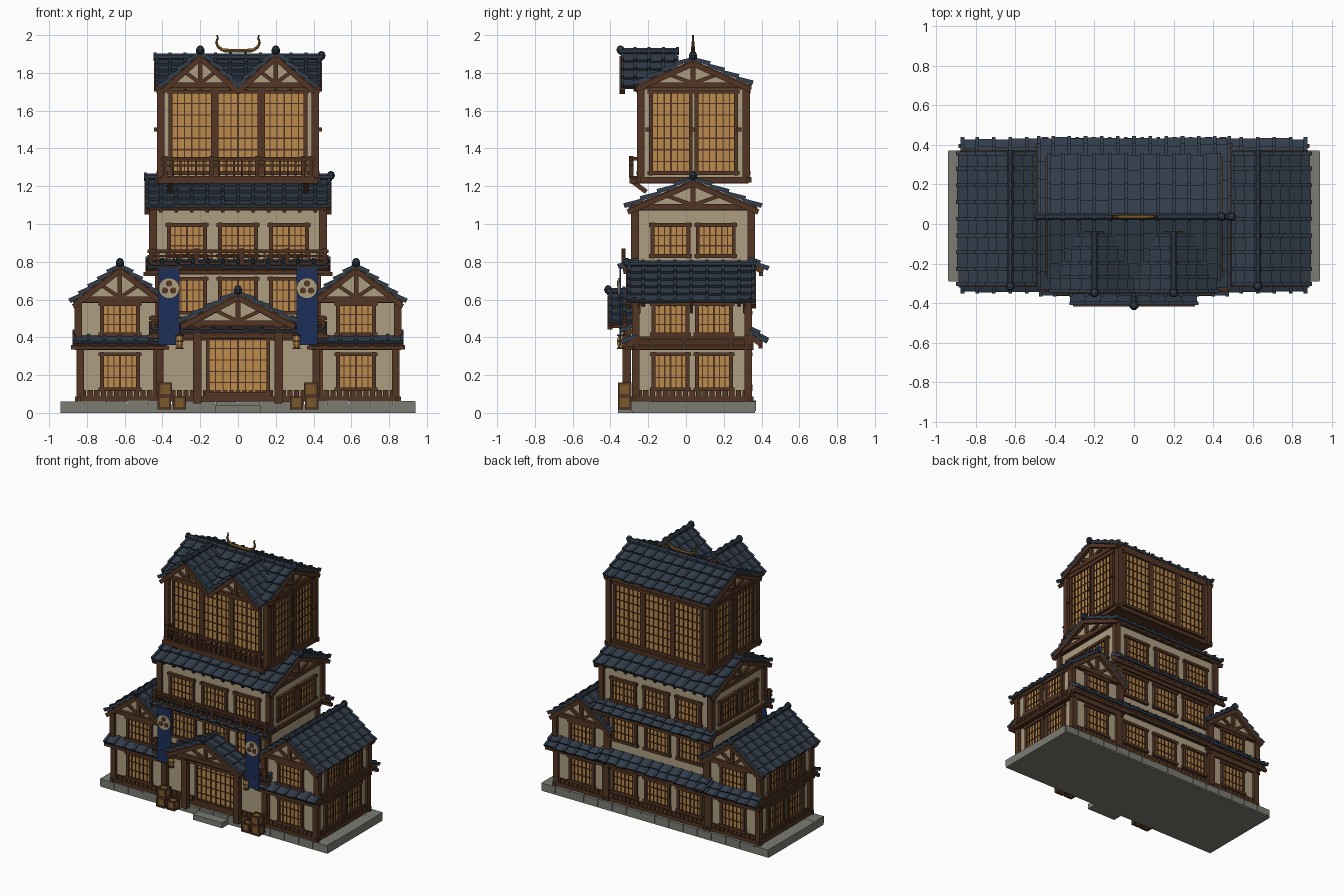
import bpy, bmesh, math, random
from mathutils import Vector, Matrix

if "Cube" in bpy.data.objects:
    bpy.data.objects.remove(bpy.data.objects["Cube"])

random.seed(4)
COLOURS = {'tiles': (.032, .047, .07), 'ridge': (.028, .04, .06), 'timber': (.085, .036, .017),
           'rails': (.07, .029, .014), 'plaster': (.42, .34, .22), 'panes': (.5, .26, .075),
           'stone': (.2, .2, .175), 'cloth': (.012, .028, .1), 'ornament': (.2, .1, .025)}
PARTS = {}
I = Matrix.Identity(4)


def T(x, y, z=0):
    return Matrix.Translation((x, y, z))


def RZ(deg):
    return Matrix.Rotation(math.radians(deg), 4, 'Z')


def put(name, M, pts, faces):
    v, f = PARTS.setdefault(name, ([], []))
    n = len(v)
    v += [M @ Vector(p) for p in pts]
    f += [[i + n for i in q] for q in faces]


def wedge(name, M, x0, x1, y0, y1, b0, t0, b1, t1):
    put(name, M, [(x0, y0, b0), (x1, y0, b1), (x1, y1, b1), (x0, y1, b0),
                  (x0, y0, t0), (x1, y0, t1), (x1, y1, t1), (x0, y1, t0)],
        [(3, 2, 1, 0), (4, 5, 6, 7), (0, 1, 5, 4), (1, 2, 6, 5), (2, 3, 7, 6), (3, 0, 4, 7)])


def box(name, M, x0, x1, y0, y1, z0, z1):
    wedge(name, M, x0, x1, y0, y1, z0, z1, z0, z1)


def tube(name, M, a, b, prof, n=4):
    a, b = Vector(a), Vector(b)
    d = (b - a).normalized()
    e1 = d.cross((0, 1, 0)) if abs(d.y) < .9 else d.cross((1, 0, 0))
    e1.normalize()
    e2 = d.cross(e1)
    pts = []
    for t, r in prof:
        for i in range(n):
            w = 2 * math.pi * (i + .5) / n
            pts.append(a.lerp(b, t) + (e1 * math.cos(w) + e2 * math.sin(w)) * r)
    m = len(prof)
    faces = [(k * n + i, k * n + (i + 1) % n, (k + 1) * n + (i + 1) % n, (k + 1) * n + i)
             for k in range(m - 1) for i in range(n)]
    put(name, M, pts, faces + [tuple(range(n))[::-1], tuple(range((m - 1) * n, m * n))])


def beam(name, M, a, b, half):
    tube(name, M, a, b, [(0, half * 1.414), (1, half * 1.414)])


def rod(name, M, a, b, r, n=8):
    tube(name, M, a, b, [(0, r), (1, r)], n)


def ball(name, M, c, r):
    c, up = Vector(c), Vector((0, 0, r))
    tube(name, M, c - up, c + up, [(0, r * .1), (.15, r * .7), (.5, r), (.85, r * .7), (1, r * .1)], 8)


# Tiled slope from p to q (local x, z), running along local y
def slope(name, M, p, q, y0, y1, rows, pitch=.082):
    d = Vector((q[0] - p[0], 0, q[1] - p[1]))
    L = d.length
    ex = d / L
    ez = Vector((-ex.z, 0, ex.x))
    if ez.z < 0:
        ez = -ez
    S = M @ Matrix(((ex.x, 0, ez.x, p[0]), (0, 1, 0, 0), (ex.z, 0, ez.z, p[1]), (0, 0, 0, 1)))
    prefix = name.rsplit('_', 1)[0]
    box(prefix + '_boards_timber', S, 0, L - .008, y0 + .005, y1 - .005, -.014, 0)
    n = max(2, round((y1 - y0) / pitch))
    w = (y1 - y0) / n
    for k in range(n + 1):
        y = y0 + k * w
        yr = min(max(y, y0 + .009), y1 - .009)
        beam(prefix + '_rafters_timber', S, (max(0, L - .09), yr, -.02), (L - .004, yr, -.02), .009)
        for i in range(rows):
            a, e = i * L / rows, (i + 1) * L / rows + .004
            if k < n:
                wedge(name, S, a, e + random.uniform(-.004, .006), y, y + w, -.002, .005, .004, .02)
            wedge(name, S, a, e + .004, yr - .009, yr + .009, 0, .014, .006, .03)


# Gabled roof with its ridge along local y
def gable_roof(name, M, y0, y1, w, ze, zr, rows):
    for s in (-1, 1):
        slope(name + '_tiles', M, (0, zr), (s * w, ze), y0, y1, rows)
        for y in (y0 + .008, y1 - .008):
            beam(name + '_bargeboards_timber', M, (0, y, zr - .022), (s * (w - .004), y, ze - .022), .014)
    rod(name + '_ridge', M, (0, y0, zr + .014), (0, y1, zr + .014), .019)
    n = round((y1 - y0) / .082)
    for k in range(n + 1):
        y = y0 + (y1 - y0) * k / n
        rod(name + '_ridge', M, (0, y - .008, zr + .016), (0, y + .008, zr + .016), .024)
    ball(name + '_ridge', M, (0, y0 - .002, zr + .022), .024)


# Plaster gable with timber truss, outward is local -y
def truss(M, y, w, zb, zt):
    put('gable_plaster', M, [(-w, y, zb), (w, y, zb), (0, y, zt), (-w, y + .03, zb), (w, y + .03, zb), (0, y + .03, zt)],
        [(0, 1, 2), (5, 4, 3), (0, 3, 4, 1), (1, 4, 5, 2), (2, 5, 3, 0)])
    h, f = zt - zb, 'gable_truss_timber'
    beam(f, M, (-w - .01, y - .006, zb), (w + .01, y - .006, zb), .015)
    beam(f, M, (0, y - .006, zb), (0, y - .006, zt), .012)
    for s in (-1, 1):
        beam(f, M, (0, y - .006, zb + .01), (s * w * .5, y - .006, zb + h * .5), .01)
        beam(f, M, (s * w, y - .006, zb), (0, y - .006, zt), .012)


# Lattice window on local y = 0
def window(M, u, w, z0, z1, nx=6, nz=3, name='window'):
    a, b, fr, la = u - w / 2, u + w / 2, name + '_frame_timber', name + '_lattice_timber'
    box(name + '_panes', M, a, b, -.006, .01, z0, z1)
    for x in (a, b):
        box(fr, M, x - .01, x + .01, -.018, 0, z0 - .012, z1 + .012)
    for z in (z0, z1):
        box(fr, M, a - .018, b + .018, -.021, 0, z - .01, z + .01)
    for i in range(1, nx):
        x, t = a + w * i / nx, .005 if i * 2 == nx else .0028
        box(la, M, x - t, x + t, -.012, 0, z0, z1)
    for i in range(1, nz):
        z = z0 + (z1 - z0) * i / nz
        box(la, M, a, b, -.011, 0, z - .003, z + .003)


# One storey: plaster box, posts, beams and windows by face (front, right, back, left)
def storey(name, x0, x1, y0, y1, z0, z1, wins, wz, ww, nx=6, nz=3, plinth=False):
    box(name + '_wall_plaster', I, x0, x1, y0, y1, z0, z1)
    for x in (x0, x1):
        for y in (y0, y1):
            box(name + '_posts_timber', I, x - .02, x + .02, y - .02, y + .02, z0, z1)
    cx, cy = (x0 + x1) / 2, (y0 + y1) / 2
    for k, M in enumerate((T(cx, y0), T(x1, cy) @ RZ(90), T(cx, y1) @ RZ(180), T(x0, cy) @ RZ(-90))):
        h = (y1 - y0 if k % 2 else x1 - x0) / 2
        for z in (z0 + .014, z1 - .014):
            box(name + '_beams_timber', M, -h - .028, h + .028, -.018, 0, z - .014, z + .014)
        if plinth:
            n = round(h * 2 / .035)
            for i in range(n):
                u = -h + 2 * h * (i + .5) / n
                box(name + '_wainscot_timber', M, u - .014, u + .014, -.012, 0, z0, z0 + .06)
        for u in wins[k]:
            window(M, u, ww[k % 2], wz[0], wz[1], nx, nz)


def skirt(M, u0, u1, d, z0, z1, rows=2):
    R = M @ RZ(-90)
    slope('skirt_roof_tiles', R, (0, z0), (d, z1), u0, u1, rows)
    beam('skirt_purlin_timber', R, (d * .75, u0 - .01, z1 - .02), (d * .75, u1 + .01, z1 - .02), .01)


def railing(M, u0, u1, y, z0, z1):
    for z, h in ((z0, .01), (z0 * .35 + z1 * .65, .006), (z1, .009)):
        beam('balcony_rails', M, (u0 - .02, y, z), (u1 + .02, y, z), h)
    n = round((u1 - u0) / .04)
    for i in range(n + 1):
        u, big = u0 + (u1 - u0) * i / n, i % 6 == 0 or i == n
        beam('balcony_rails', M, (u, y, z0), (u, y, z1 + (.015 if big else 0)), .011 if big else .005)


# Stone base and step
box('base_stone', I, -.94, .94, -.285, .365, 0, .045)
for i in range(16):
    x = -.94 + i * .1175
    for y in (-.29, .265):
        box('kerb_stone', I, x + .002, x + .1155, y, y + .105, .01, .06 + random.uniform(0, .005))
for x in (-.94, .84):
    box('kerb_stone', I, x, x + .1, -.285, .365, .01, .06)
box('step_stone', I, -.12, .12, -.36, -.28, 0, .04)

# Central storeys and tower
tri = [-.27, 0, .27]
storey('ground_floor', -.43, .43, -.25, .33, .06, .41, ([], [], tri, []), (.14, .31), (.19, .19), plinth=True)
storey('middle_floor', -.42, .42, -.25, .33, .41, .76, (tri, [], tri, []), (.53, .71), (.19, .19))
storey('upper_floor', -.45, .45, -.27, .345, .76, 1.1, (tri, [-.12, .12], tri, [-.12, .12]), (.83, .995), (.19, .19))
pan = [-.245, 0, .245]
storey('tower', -.41, .41, -.24, .32, 1.22, 1.74, (pan, [-.12, .12], pan, [-.12, .12]), (1.27, 1.7), (.225, .21), 6, 7)
box('tower_floor_timber', I, -.42, .42, -.3, .33, 1.215, 1.24)
for x in (-.43, .43):
    for y in (-.2, .03, .28):
        beam('tower_brackets_timber', I, (x, y, 1.49), (x, y, 1.51), .015)

# Main roofs with ridge along x
MX = T(0, .037) @ RZ(90)
gable_roof('upper_roof', MX, -.49, .49, .35, 1.085, 1.235, 4)
gable_roof('tower_roof', MX, -.44, .44, .302, 1.735, 1.87, 4)
for R in (MX, MX @ RZ(180)):
    truss(R, -.46, .31, 1.09, 1.22)
    truss(R, -.415, .275, 1.735, 1.855)
for x in (-.2, .2):
    D = T(x, 0)
    gable_roof('dormer_roof', D, -.345, -.045, .205, 1.72, 1.9, 4)
    truss(D, -.3, .175, 1.735, 1.885)
    truss(D @ T(0, -.07) @ RZ(180), 0, .16, 1.75, 1.885)

# Side wings
for s in (-1, 1):
    x = s * .625
    side = ([0], [-.115, .115], [0], [])if s > 0 else ([0], [], [0], [-.115, .115])
    storey('wing_lower', x - .21, x + .21, -.265, .33, .06, .36, side, (.125, .31), (.19, .18), plinth=True)
    storey('wing_upper', x - .22, x + .22, -.265, .33, .36, .61, side, (.415, .575), (.19, .18))
    W = T(x, 0)
    gable_roof('wing_roof', W, -.312, .365, .25, .585, .775, 5)
    truss(W, -.27, .215, .6, .765)
    truss(W @ T(0, .335) @ RZ(180), 0, .215, .6, .765)
    skirt(T(x, -.265), -.25, .25, .062, .405, .365, 1)
    skirt(T(x, .33) @ RZ(180), -.25, .25, .085, .43, .37)
    railing(T(x + s * .225, .03) @ RZ(90 * s), -.29, .29, -.012, .345, .395)
    # Wing brackets under the eaves
    for y in (-.25, .03, .31):
        beam('eave_braces_timber', I, (x + s * .22, y, .53), (x + s * .245, y, .575), .008)

# Skirt roofs and balconies on the central block
skirt(T(0, -.25), -.47, .47, .085, .465, .425)
skirt(T(0, -.25), -.48, .48, .095, .81, .765)
skirt(T(0, .33) @ RZ(180), -.45, .45, .085, .45, .38)
skirt(T(0, .33) @ RZ(180), -.49, .49, .09, .815, .755)
railing(T(0, 0), -.45, .45, -.325, .445, .5)
railing(T(0, 0), -.46, .46, -.33, .785, .855)
railing(T(0, 0), -.385, .385, -.29, 1.245, 1.345)
for s in (-1, 1):
    for z in (1.245, 1.345):
        beam('balcony_rails', I, (s * .385, -.29, z), (s * .385, -.23, z), .009)
    beam('balcony_props_timber', I, (s * .36, -.29, 1.23), (s * .36, -.21, 1.17), .012)

# Entrance porch and sliding door
gable_roof('porch_roof', I, -.41, -.245, .305, .475, .63, 4)
truss(I, -.375, .24, .475, .61)
window(T(0, -.255), 0, .32, .1, .4, 8, 5, 'door')
box('door_sill_timber', I, -.17, .17, -.27, -.25, .06, .1)
for s in (-1, 1):
    box('porch_posts_timber', I, s * .215 - .022, s * .215 + .022, -.335, -.29, .05, .48)
    box('porch_plates_timber', I, s * .215 - .018, s * .215 + .018, -.39, -.25, .45, .48)
    # Hanging lanterns
    L = T(s * .31, -.345)
    tube('lantern_panes', L, (0, 0, .345), (0, 0, .41), [(0, .014), (.3, .021), (.7, .021), (1, .014)], 8)
    for z in (.338, .376, .408):
        rod('lantern_rims_timber', L, (0, 0, z), (0, 0, z + .007), .022)
    rod('lantern_hook_timber', L, (0, 0, .41), (0, 0, .45), .004)
    # Banners with a round three-dot ornament
    box('banner_cloth', I, s * .365 - .055, s * .365 + .055, -.352, -.345, .36, .77)
    beam('banner_pole_timber', I, (s * .365 - .065, -.345, .77), (s * .365 + .065, -.345, .77), .008)
    rod('banner_disc_plaster', I, (s * .365, -.35, .66), (s * .365, -.36, .66), .055, 20)
    for k in range(3):
        a = math.pi / 2 + k * math.tau / 3
        c = (s * .365 + .025 * math.cos(a), .66 + .025 * math.sin(a))
        rod('banner_dots_timber', I, (c[0], -.355, c[1]), (c[0], -.364, c[1]), .017, 12)
    # Stacked crates
    for cx, cz, h in ((.39 * s, .02, .035), (.31 * s, .02, .033), (.385 * s - .0, .09, .035)):
        C = T(cx, -.325, cz)
        box('crate_ornament', C, -h + .004, h - .004, -h + .004, h - .004, .004, 2 * h - .004)
        for q in range(4):
            R = C @ RZ(90 * q)
            beam('crate_edges_timber', R, (h - .005, -h + .005, 0), (h - .005, -h + .005, 2 * h), .006)
            for z in (.005, 2 * h - .005):
                beam('crate_edges_timber', R, (-h, -h + .005, z), (h, -h + .005, z), .006)

# Horned roof crest
crest = [(0, 1.917), (.08, 1.919), (.108, 1.94), (.115, 1.965), (.106, 1.985), (.112, 2.0)]
for s in (-1, 1):
    for k, (a, b) in enumerate(zip(crest, crest[1:])):
        r = .011 - .0015 * k
        rod('crest_ornament', I, (s * a[0], .037, a[1]), (s * b[0], .037, b[1]), r, 6)

# Turn the collected geometry into objects
mats = {}
for key, col in COLOURS.items():
    mats[key] = bpy.data.materials.new(key)
    mats[key].diffuse_color = (*col, 1)
for name, (v, f) in PARTS.items():
    me = bpy.data.meshes.new(name)
    me.from_pydata(v, [], f)
    bm = bmesh.new()
    bm.from_mesh(me)
    bmesh.ops.recalc_face_normals(bm, faces=bm.faces)
    bm.to_mesh(me)
    bm.free()
    me.materials.append(mats[name.rsplit('_', 1)[-1]])
    bpy.context.collection.objects.link(bpy.data.objects.new(name, me))

for m in bpy.data.materials:
    if m.users and not m.is_grease_pencil:
        m.use_nodes = True
        m.node_tree.nodes["Principled BSDF"].inputs["Base Color"].default_value = m.diffuse_color
